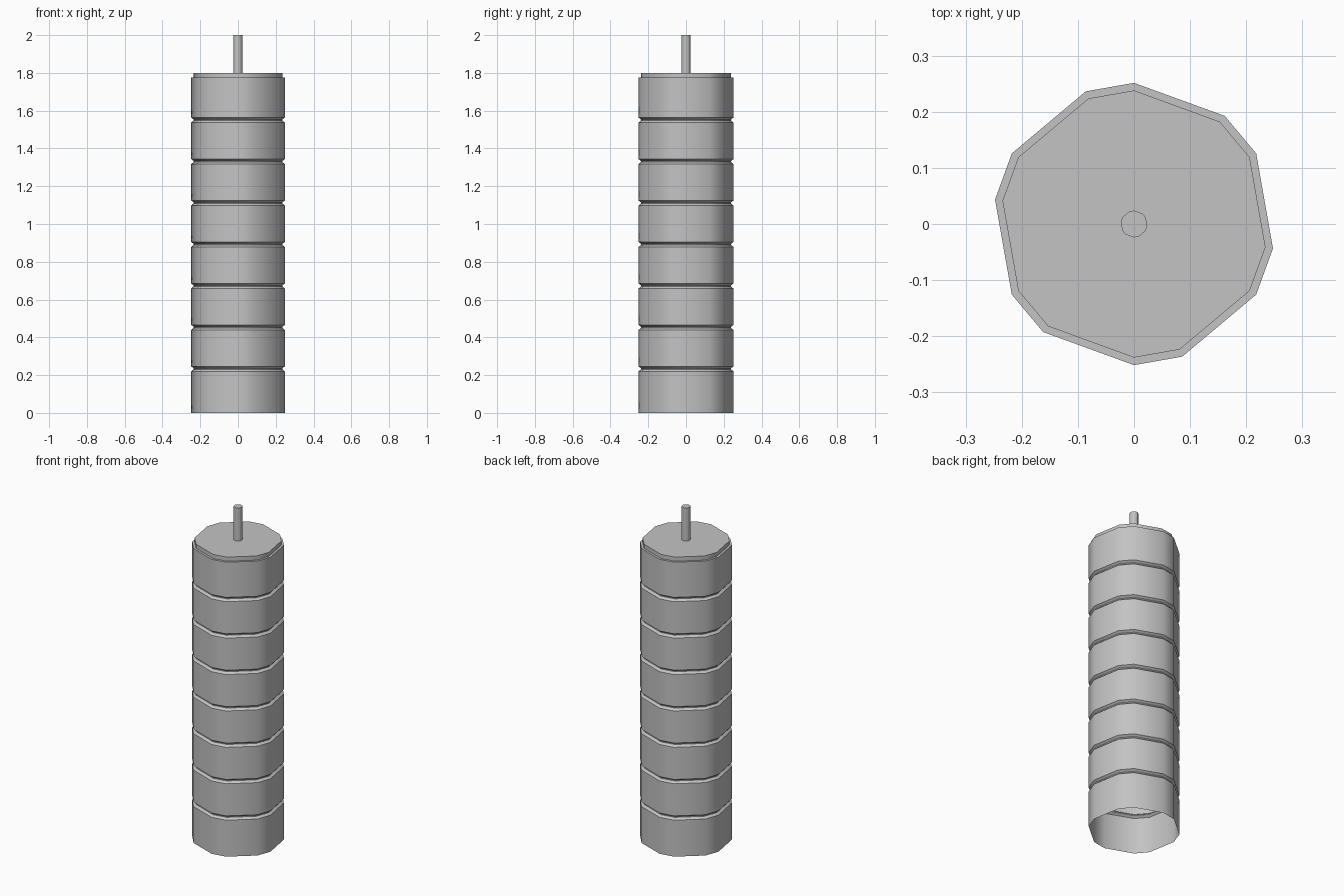
import bpy
import bmesh
from math import radians, cos, sin

cube = bpy.data.objects.get("Cube")
if cube:
    bpy.data.objects.remove(cube, do_unlink=True)

# Single grey material
grey = bpy.data.materials.new("grey")
grey.use_nodes = True
colour = (0.55, 0.55, 0.55, 1)
grey.diffuse_color = colour
grey.node_tree.nodes["Principled BSDF"].inputs["Base Color"].default_value = colour

# Twelve corners: alternating narrow and wide sides
ANGLES = [radians(base + step) for base in range(30, 390, 60) for step in (0, 20)]


def lathe(name, profile):
    """Sweep (radius, height) pairs round the faceted outline, closing the top only."""
    bm = bmesh.new()
    rings = [[bm.verts.new((r * cos(a), r * sin(a), z)) for a in ANGLES]
             for r, z in profile]
    for low, high in zip(rings, rings[1:]):
        for i in range(len(ANGLES)):
            j = (i + 1) % len(ANGLES)
            bm.faces.new((low[i], low[j], high[j], high[i]))
    bm.faces.new(rings[-1])
    mesh = bpy.data.meshes.new(name)
    bm.to_mesh(mesh)
    bm.free()
    mesh.materials.append(grey)
    obj = bpy.data.objects.new(name, mesh)
    bpy.context.collection.objects.link(obj)
    bpy.ops.object.select_all(action="DESELECT")
    obj.select_set(True)
    bpy.context.view_layer.objects.active = obj
    bpy.ops.object.shade_smooth_by_angle(angle=radians(31))


# Hollow body: eight segments parted by chamfered grooves, with a stepped cap
OUTER, INNER = 0.2515, 0.238
profile = [(OUTER, 0)]
for k in range(7):
    seam = 0.232 + k * 0.2195
    profile += [(OUTER, seam - 0.012), (INNER, seam - 0.001),
                (INNER, seam + 0.004), (OUTER, seam + 0.014)]
profile += [(OUTER, 1.775), (INNER, 1.775), (INNER, 1.8)]
lathe("segmented_body", profile)

# Thin rod standing on the cap
lathe("top_rod", [(0.024, 1.8), (0.024, 2.0)])
